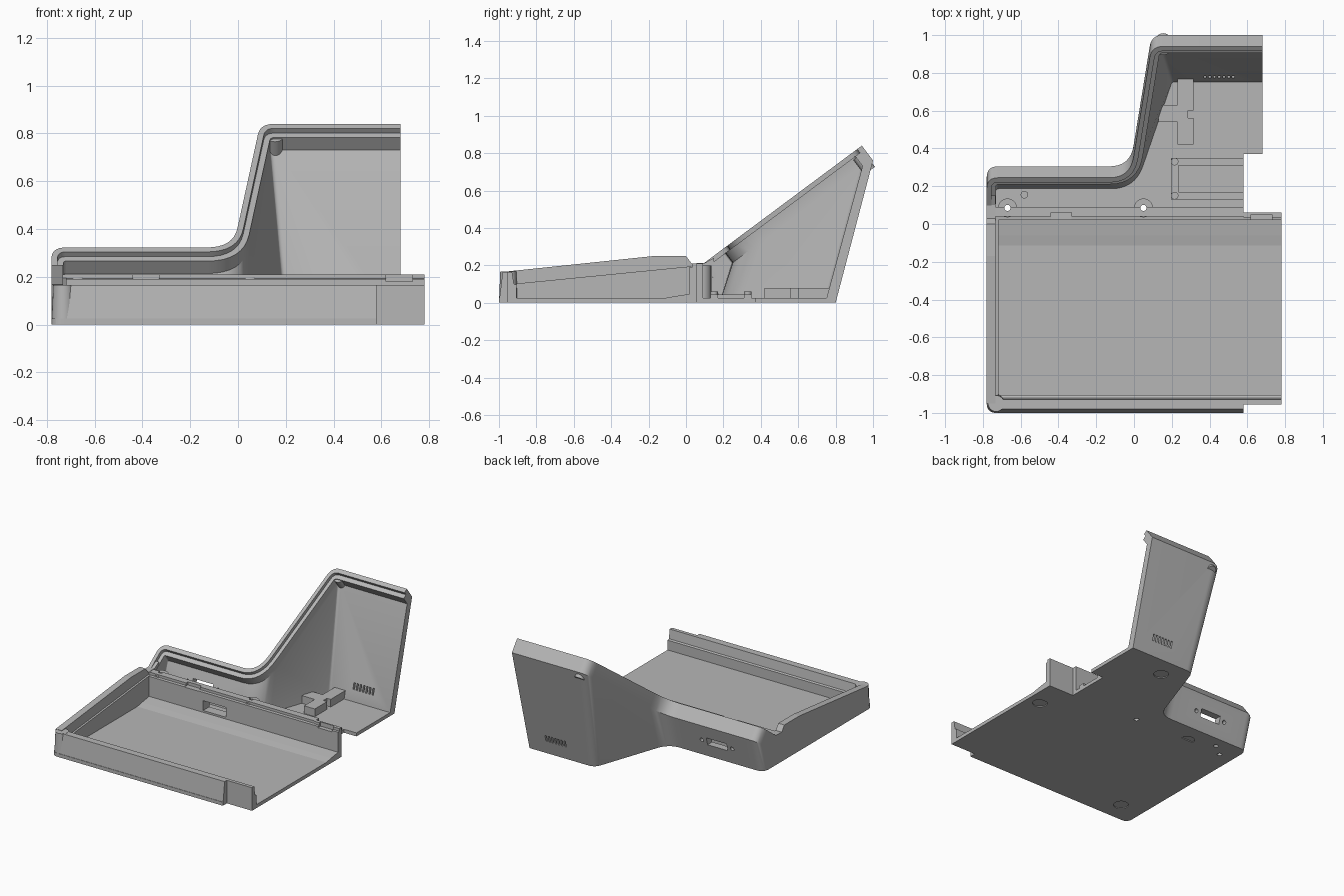
import bpy, bmesh, math
from mathutils import Vector

if "Cube" in bpy.data.objects:
    bpy.data.objects.remove(bpy.data.objects["Cube"])

grey = bpy.data.materials.new("case_grey")
grey.use_nodes = True
grey.diffuse_color = (0.47, 0.47, 0.47, 1)
grey.node_tree.nodes["Principled BSDF"].inputs["Base Color"].default_value = grey.diffuse_color

DOWN = Vector((0, 0.6, -0.8))   # perpendicular to the sloping rim


def finish(name, bm):
    bmesh.ops.recalc_face_normals(bm, faces=bm.faces)
    mesh = bpy.data.meshes.new(name)
    bm.to_mesh(mesh)
    bm.free()
    mesh.materials.append(grey)
    ob = bpy.data.objects.new(name, mesh)
    bpy.context.collection.objects.link(ob)
    return ob


def prism(name, pts, axis, a, b):
    """Extrude a 2D outline along x or z."""
    bm = bmesh.new()
    place = (lambda p, h: (h, p[0], p[1])) if axis == "x" else (lambda p, h: (p[0], p[1], h))
    lo = [bm.verts.new(place(p, a)) for p in pts]
    hi = [bm.verts.new(place(p, b)) for p in pts]
    n = len(pts)
    bm.faces.new(lo)
    bm.faces.new(hi)
    for i in range(n):
        j = (i + 1) % n
        bm.faces.new((lo[i], lo[j], hi[j], hi[i]))
    return finish(name, bm)


def box(name, x, y, z):
    return prism(name, [(x[0], y[0]), (x[1], y[0]), (x[1], y[1]), (x[0], y[1])], "z", *z)


def rod(name, start, direction, length, r, r2=None):
    d = Vector(direction).normalized()
    bm = bmesh.new()
    bmesh.ops.create_cone(bm, cap_ends=True, segments=24, radius1=r, radius2=r2 or r, depth=length)
    rot = Vector((0, 0, 1)).rotation_difference(d)
    for v in bm.verts:
        v.co = rot @ v.co + Vector(start) + d * length / 2
    return finish(name, bm)


def cut(ob, cutters):
    for c in cutters:
        m = ob.modifiers.new("cut", "BOOLEAN")
        m.operation, m.solver, m.object = "DIFFERENCE", "EXACT", c
        bpy.context.view_layer.objects.active = ob
        bpy.ops.object.modifier_apply(modifier=m.name)


def drop(cutters):
    for c in cutters:
        bpy.data.objects.remove(c)


def smooth(ob):
    bpy.ops.object.select_all(action="DESELECT")
    ob.select_set(True)
    bpy.context.view_layer.objects.active = ob
    bpy.ops.object.shade_smooth_by_angle(angle=math.radians(28))


def path(corners, radii, off=0.0, steps=8):
    """Polyline shifted to its right by off, with rounded corners."""
    c = [Vector(p) for p in corners]
    dirs = [(b - a).normalized() for a, b in zip(c, c[1:])]
    nor = [Vector((d.y, -d.x)) for d in dirs]
    moved = [c[0] + nor[0] * off]
    for i in range(1, len(c) - 1):
        m = nor[i - 1] + nor[i]
        moved.append(c[i] + m * (2 * off / m.length_squared))
    moved.append(c[-1] + nor[-1] * off)
    out = [moved[0]]
    for i, r in enumerate(radii, 1):
        a, b = dirs[i - 1], dirs[i]
        turn = a.angle_signed(b)            # positive is clockwise
        r = max(0.012, r - off * (1 if turn > 0 else -1))
        t = r * math.tan(abs(turn) / 2)
        p0, p1, p2 = moved[i] - a * t, moved[i], moved[i] + b * t
        for k in range(steps + 1):
            u = k / steps
            out.append(p0 * (1 - u) ** 2 + p1 * 2 * u * (1 - u) + p2 * u * u)
    out.append(moved[-1])
    return out


# Rear shell: leaning wall with a stepped, sloping rim
RIM = [(-0.78, 0.09), (-0.78, 0.245), (-0.02, 0.245), (0.093, 0.94), (0.68, 0.94)]
BASE = [(-0.78, 0.06), (-0.78, 0.235), (-0.03, 0.235), (0.165, 0.80), (0.68, 0.80)]
RADII = [0.06, 0.13, 0.07]


def rim_ring(off, depth):
    return [Vector((p.x, p.y, 0.215 + (p.y - 0.1) * 0.744)) + DOWN * depth
            for p in path(RIM, RADII, off)]


def base_ring(off, z):
    return [Vector((p.x, p.y, z)) for p in path(BASE, RADII, off)]


rings = [base_ring(0, 0), rim_ring(0, 0.1), rim_ring(0, 0), rim_ring(0.025, 0),
         rim_ring(0.025, 0.025), rim_ring(0.05, 0.025), rim_ring(0.05, 0.09),
         base_ring(0.05, 0.02), base_ring(0.05, 0)]
bm = bmesh.new()
grid = [[bm.verts.new(p) for p in ring] for ring in rings]
for r, ring in enumerate(grid):
    nxt = grid[(r + 1) % len(grid)]
    for i in range(len(ring) - 1):
        bm.faces.new((ring[i], ring[i + 1], nxt[i + 1], nxt[i]))
for end in (0, -1):
    bm.faces.new([ring[end] for ring in grid])
shell = finish("rear_shell", bm)

boss = rod("rim_screw_boss", (0.155, 0.922, 0.786), DOWN, 0.1, 0.035)
screw = rod("screw_cut", Vector((0.155, 0.922, 0.786)) - DOWN * 0.01, DOWN, 0.2, 0.016)
cutters = [screw, rod("sink_cut", Vector((0.155, 0.922, 0.786)) + DOWN * 0.085, DOWN, 0.1, 0.024)]
cutters += [box("vent_cut", (x, x + 0.012), (0.7, 0.95), (0.1, 0.145))
            for x in [0.37 + 0.025 * i for i in range(7)]]
cutters.append(box("port_cut", (-0.515, -0.355), (0.15, 0.35), (0.095, 0.15)))
cutters += [rod("port_hole_cut", (x, 0.15, 0.122), (0, 1, 0), 0.2, 0.014) for x in (-0.555, -0.315)]
cut(shell, cutters)
cut(boss, cutters[:2])
drop(cutters)
smooth(shell)
smooth(boss)

# Floor plate with foot recesses and screw holes
corner = path([(-0.5, -1), (-0.78, -1), (-0.78, 0)], [0.05])
outline = [(0.68, 0.37), (0.58, 0.37), (0.58, 0.06), (0.78, 0.06), (0.78, -0.955),
           (0.58, -0.955), (0.58, -1)] + [tuple(p) for p in corner] + [tuple(p) for p in path(BASE, RADII)]
floor = prism("floor_plate", outline, "z", 0, 0.025)
BOSSES = [(-0.67, 0.085), (0.05, 0.085)]
holes = [rod("hole_cut", (x, y, -0.1), (0, 0, 1), 0.5, 0.016)
         for x, y in BOSSES + [(-0.58, 0.155)]]
feet = [rod("foot_cut", (x, y, -0.05), (0, 0, 1), 0.056, 0.05)
        for x, y in [(-0.6, -0.85), (0.68, -0.16), (-0.385, 0.09), (0.31, 0.65)]]
cut(floor, holes + feet)
drop(feet)

# Front wall, with a set-back tongue at the open end
INNER = [(-0.93, 0.165), (-0.92, 0.1), (-0.905, 0.095), (-0.905, 0)]
prism("front_wall", [(-1, 0), (-0.98, 0.165)] + INNER, "x", -0.73, 0.58)
prism("front_tongue", [(-0.955, 0), (-0.955, 0.165)] + INNER, "x", 0.58, 0.78)
smooth(rod("front_corner", (-0.73, -0.95, 0), (0, 0, 1), 0.166, 0.05, 0.043))

# Left wall of the tray and its inner ledge
prism("left_wall", [(-0.95, 0), (-0.95, 0.168), (-0.17, 0.25), (0, 0.25), (0.03, 0.21),
                    (0.1, 0.213), (0.15, 0.24), (0.15, 0)], "x", -0.78, -0.732)
prism("left_ledge", [(-0.93, 0), (-0.93, 0.1), (0.03, 0.195), (0.03, 0)], "x", -0.735, -0.718)

# Rear wall of the tray, with latch notch and cable window
rear = prism("tray_rear_wall", [(0.02, 0), (0.02, 0.19), (0.04, 0.192), (0.04, 0.21),
                                (0.09, 0.21), (0.09, 0)], "x", -0.735, 0.58)
tongue = prism("rear_tongue", [(0.02, 0), (0.02, 0.19), (0.035, 0.192), (0.035, 0.21),
                               (0.06, 0.21), (0.06, 0)], "x", 0.58, 0.78)
openings = [box("window_cut", (-0.29, -0.11), (-0.05, 0.2), (0.06, 0.13)),
            box("notch_cut", (-0.44, -0.33), (0, 0.06), (0.188, 0.3)),
            box("tongue_notch_cut", (0.62, 0.73), (0, 0.05), (0.18, 0.3))]
cut(rear, openings[:2] + holes)
cut(tongue, openings[2:])
drop(openings)
prism("tray_cove", [(-0.12, 0), (-0.12, 0.024), (-0.06, 0.035), (0.021, 0.047), (0.021, 0)],
      "x", -0.72, 0.78)

# Screw posts behind the tray wall
for i, (x, y) in enumerate(BOSSES):
    post = rod(f"screw_post_{i + 1}", (x, y, 0.01), (0, 0, 1), 0.19, 0.05)
    cut(post, holes)
    smooth(post)
drop(holes)
standoff = rod("standoff", (-0.58, 0.155, 0.02), (0, 0, 1), 0.03, 0.02)

# Board bracket and mounting rails on the floor
bracket = [(0.23, 0.42), (0.315, 0.42), (0.315, 0.56), (0.285, 0.56), (0.285, 0.6),
           (0.315, 0.6), (0.315, 0.77), (0.23, 0.77), (0.23, 0.63), (0.13, 0.63),
           (0.13, 0.54), (0.23, 0.54)]
prism("board_bracket", bracket, "z", 0.02, 0.08)
for i, y in enumerate((0.13, 0.31)):
    box(f"board_rail_{i + 1}", (0.2, 0.58), (y, y + 0.04), (0.02, 0.045))
    smooth(rod(f"rail_pin_{i + 1}", (0.215, y + 0.02, 0.02), (0, 0, 1), 0.04, 0.02))
box("rail_bridge", (0.195, 0.235), (0.13, 0.35), (0.02, 0.045))
